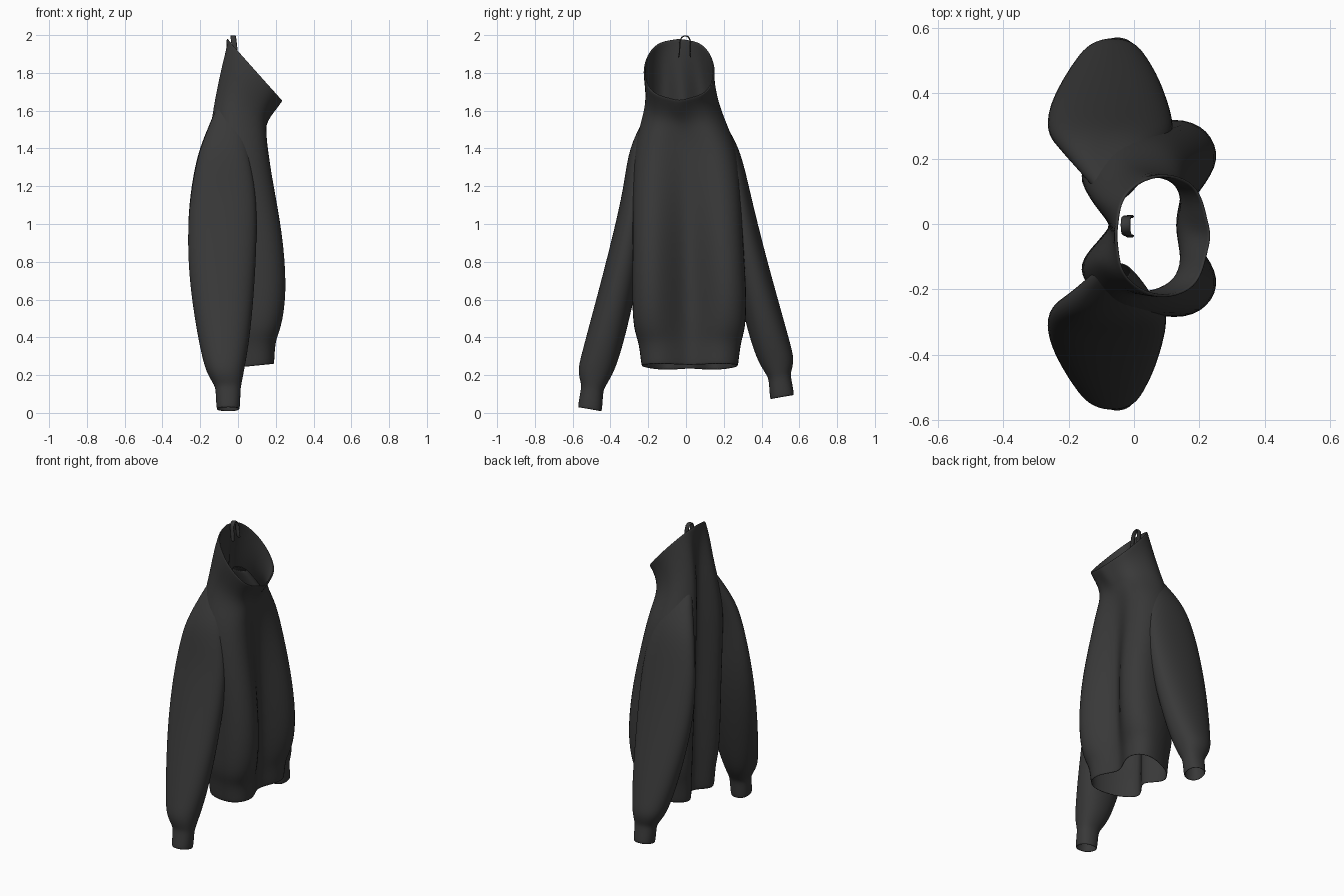
import bpy, bmesh, math

cloth = bpy.data.materials.new("dark_cloth")
cloth.diffuse_color = (0.04, 0.04, 0.04, 1)


def loft(name, rings, closed=True, thick=0.01, subdiv=2):
    """Skin a list of equal-length rings into a smooth cloth surface."""
    bm = bmesh.new()
    rows = [[bm.verts.new(p) for p in r] for r in rings]
    n = len(rows[0])
    for a, b in zip(rows, rows[1:]):
        for i in range(n if closed else n - 1):
            j = (i + 1) % n
            bm.faces.new((a[i], a[j], b[j], b[i]))
    bmesh.ops.recalc_face_normals(bm, faces=bm.faces)
    me = bpy.data.meshes.new(name)
    bm.to_mesh(me)
    bm.free()
    ob = bpy.data.objects.new(name, me)
    bpy.context.collection.objects.link(ob)
    me.materials.append(cloth)
    for p in me.polygons:
        p.use_smooth = True
    s = ob.modifiers.new("thickness", 'SOLIDIFY')
    s.thickness = thick
    s.offset = -1
    d = ob.modifiers.new("smooth", 'SUBSURF')
    d.levels = d.render_levels = subdiv
    return ob


def mix(a, b, t):
    return a + (b - a) * t


def body_ring(z0, k, yc, w, xg, xf, xs, xb, xbg):
    """Folded section: front groove, front lobe, side, back lobe, back groove."""
    half = [(xg, 0), (mix(xg, xf, .55), .28), (xf, .58), (mix(xs, xf, .72), .87),
            (xs, 1), (mix(xs, xb, .55), .87), (mix(xs, xb, .88), .65),
            (xb, .43), (mix(xb, xbg, .5), .2), (xbg, 0)]
    pts = half + [(x, -y) for x, y in half[-2:0:-1]]
    return [(x, yc + y * w, z0 + k * x) for x, y in pts]


# body with funnel neck: height at x=0, tilt, y centre, half width, then x of
# front groove, front lobe, side, back lobe, back groove
body_levels = [
    (1.914, -1.10, -.036, .196, .240, .212, .090, -.050, -.062),
    (1.895, -1.08, -.036, .197, .236, .208, .085, -.054, -.062),
    (1.800, -1.00, -.035, .193, .203, .175, .045, -.080, -.060),
    (1.640, -.60, -.020, .198, .158, .145, .000, -.120, -.062),
    (1.510, -.20, -.012, .245, .138, .155, -.02, -.150, -.062),
    (1.380, 0, .000, .290, .130, .168, .000, -.170, -.060),
    (1.150, 0, .005, .300, .130, .210, .080, -.175, -.055),
    (.900, 0, .010, .305, .130, .258, .130, -.170, -.050),
    (.620, 0, .018, .318, .130, .275, .140, -.165, -.050),
    (.440, 0, .018, .310, .130, .240, .120, -.155, -.050),
    (.370, .05, .020, .280, .130, .205, .100, -.140, -.050),
    (.235, .10, .020, .268, .130, .203, .100, -.135, -.050),
]
loft("sweater_body", [body_ring(*l) for l in body_levels])

# sleeves: z, back x, front x, inner y, outer y
sleeve_levels = [
    (1.64, -.105, -.01, .09, .150), (1.50, -.165, .04, .13, .245),
    (1.38, -.215, .065, .17, .300), (1.20, -.252, .098, .20, .333),
    (1.00, -.272, .105, .21, .380), (.75, -.264, .094, .25, .445),
    (.50, -.225, .072, .31, .515), (.36, -.195, .050, .35, .553),
    (.27, -.170, .032, .385, .577), (.205, -.125, .018, .43, .556),
    (.18, -.119, .014, .438, .556), (.08, -.116, .012, .443, .576),
]


def sleeve(name, side):
    rings = []
    for z, x0, x1, yi, yo in sleeve_levels:
        t = 1 - z / 1.64
        if side > 0:
            x1 *= 1.2
            dz = 0
        else:
            dz = -.068 * t
        shift = -.02 * max(0, (z - 1.2) / .4)
        ring = []
        for i in range(16):
            a = 2 * math.pi * i / 16
            c, s = math.cos(a), math.sin(a)
            # slightly squared oval, hem tipped outward
            c = math.copysign(abs(c) ** .9, c)
            s = math.copysign(abs(s) ** .9, s)
            ring.append(((x0 + x1) / 2 + c * (x1 - x0) / 2,
                         side * ((yi + yo) / 2 + s * (yo - yi) / 2) + shift,
                         z + dz + .012 * s * t))
        rings.append(ring)
    loft(name, rings)


sleeve("sleeve_left", 1)
sleeve("sleeve_right", -1)

# hanging loop stitched inside the back of the neck
path = [(-.042, 1.88), (-.034, 1.90), (-.036, 1.96), (-.026, 1.99), (-.008, 2.0),
        (.008, 2.0), (.024, 1.99), (.032, 1.96), (.026, 1.90), (.034, 1.88)]
strip = [[(x + .12 * (2.0 - z), y - .003, z) for x in (-.042, -.010)] for y, z in path]
loft("hanging_loop", strip, closed=False, thick=.008, subdiv=1)
